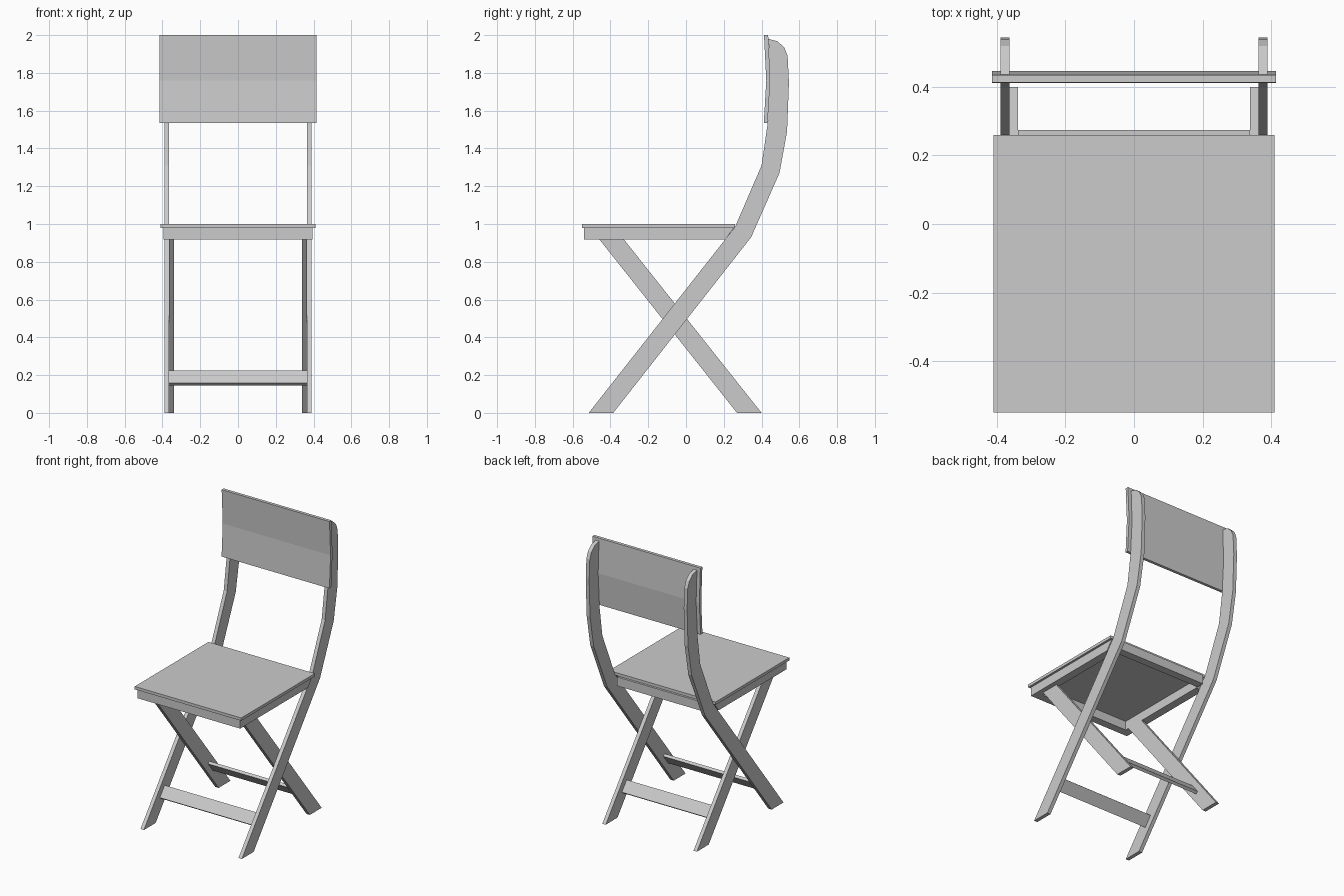
import bpy, bmesh, math

if "Cube" in bpy.data.objects:
    bpy.data.objects.remove(bpy.data.objects["Cube"])


def prism(name, profile, x0, x1):
    """Extrude a closed (y, z) profile from x0 to x1."""
    bm = bmesh.new()
    face = bm.faces.new([bm.verts.new((x0, y, z)) for y, z in profile])
    ext = bmesh.ops.extrude_face_region(bm, geom=[face])
    verts = [v for v in ext["geom"] if isinstance(v, bmesh.types.BMVert)]
    bmesh.ops.translate(bm, verts=verts, vec=(x1 - x0, 0, 0))
    bmesh.ops.recalc_face_normals(bm, faces=bm.faces)
    mesh = bpy.data.meshes.new(name)
    bm.to_mesh(mesh)
    bm.free()
    obj = bpy.data.objects.new(name, mesh)
    bpy.context.collection.objects.link(obj)
    return obj


def mirrored(name, profile, x0, x1):
    obj = prism(name, profile, x0, x1)
    mod = obj.modifiers.new("mirror", 'MIRROR')
    mod.use_axis[0] = True
    return obj


def rect(y0, y1, z0, z1):
    return [(y0, z0), (y1, z0), (y1, z1), (y0, z1)]


def tilted(y, z, length, thick, direction):
    """Rectangle whose long side follows the (y, z) direction of a leg."""
    n = math.hypot(*direction)
    dy, dz = direction[0] / n, direction[1] / n
    a, b = length / 2, thick / 2
    return [(y + s * a * dy - t * b * dz, z + s * a * dz + t * b * dy)
            for s, t in ((-1, -1), (1, -1), (1, 1), (-1, 1))]


# Long legs that curve up into the back posts
mirrored("back_post_leg", [
    (-0.515, 0), (-0.385, 0), (0.345, 0.93), (0.495, 1.27), (0.535, 1.49),
    (0.545, 1.75), (0.538, 1.89), (0.52, 1.935), (0.485, 1.967), (0.437, 1.98),
    (0.445, 1.76), (0.432, 1.53), (0.40, 1.31), (0.26, 0.985)], 0.364, 0.39)

# Short crossing legs
mirrored("short_leg", [(0.27, 0), (0.40, 0), (-0.33, 0.92), (-0.46, 0.92)],
         0.338, 0.364)

# Seat panel and the frame below it
prism("seat", rect(-0.55, 0.26, 0.98, 1.0), -0.41, 0.41)
mirrored("seat_side_rail",
         [(-0.54, 0.918), (0.206, 0.918), (0.254, 0.98), (-0.54, 0.98)],
         0.338, 0.395)
prism("seat_front_rail", rect(-0.54, -0.485, 0.918, 0.98), -0.338, 0.338)
prism("seat_back_rail", rect(0.22, 0.275, 0.918, 0.98), -0.338, 0.338)

# Slightly bent backrest board
prism("backrest", [
    (0.412, 1.535), (0.432, 1.535), (0.446, 1.76), (0.435, 2.0),
    (0.413, 2.0), (0.425, 1.76)], -0.415, 0.415)

# Stretchers between each pair of legs
prism("front_stretcher", tilted(-0.305, 0.185, 0.085, 0.02, (0.73, 0.93)),
      -0.364, 0.364)
prism("rear_stretcher", tilted(0.188, 0.185, 0.085, 0.02, (-0.73, 0.92)),
      -0.338, 0.338)
